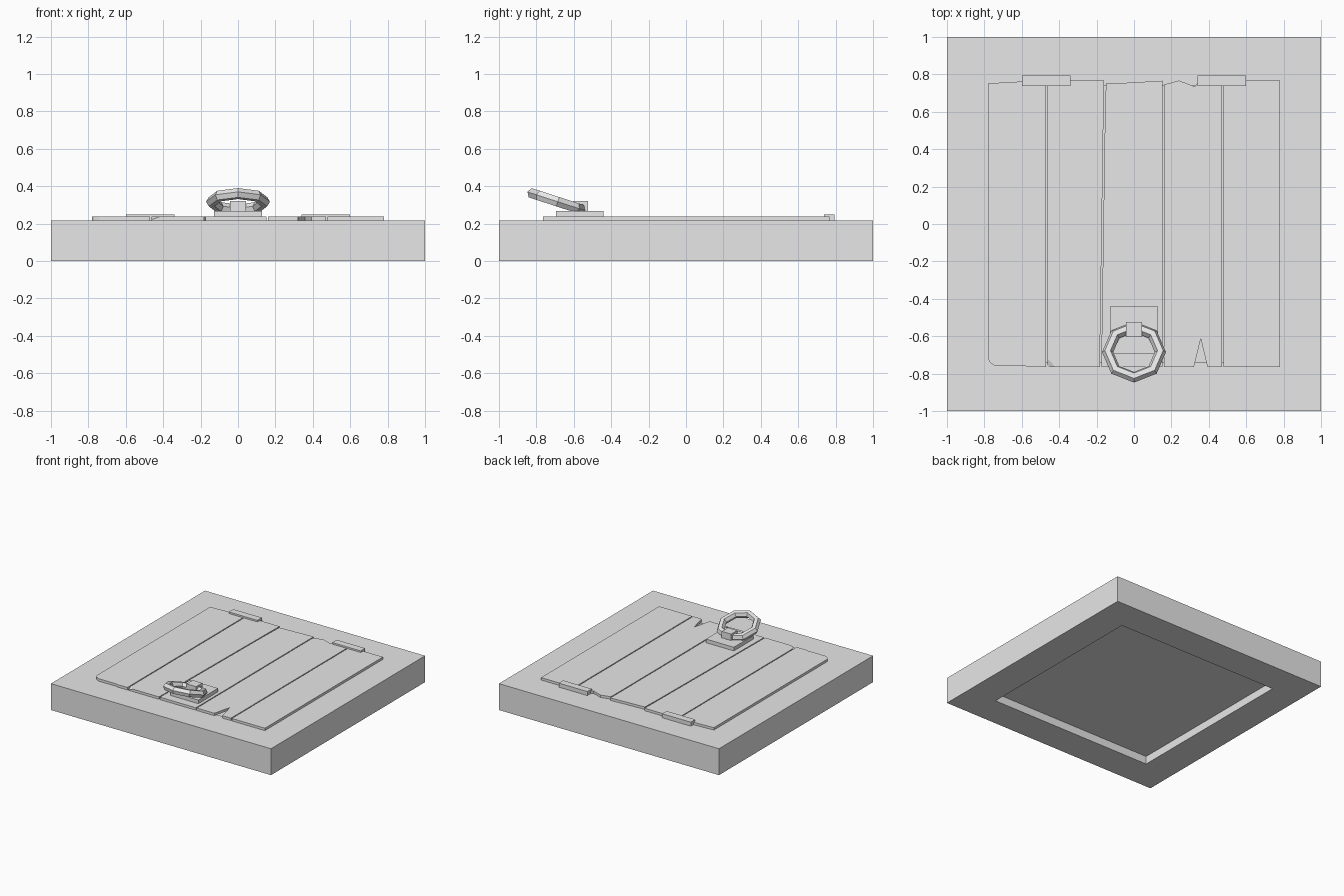
import bpy, bmesh, math
from mathutils import Matrix

old = bpy.data.objects.get("Cube")
if old:
    bpy.data.objects.remove(old, do_unlink=True)

grey = bpy.data.materials.new("plain_grey")
grey.use_nodes = True
grey.diffuse_color = (0.8, 0.8, 0.8, 1)
grey.node_tree.nodes["Principled BSDF"].inputs["Base Color"].default_value = (0.8, 0.8, 0.8, 1)

FRAME_TOP, PLANK_TOP, HINGE_TOP = 0.217, 0.237, 0.25
HOLE = 0.74


def finish(name, bm):
    bmesh.ops.recalc_face_normals(bm, faces=bm.faces[:])
    mesh = bpy.data.meshes.new(name)
    bm.to_mesh(mesh)
    bm.free()
    mesh.materials.append(grey)
    obj = bpy.data.objects.new(name, mesh)
    bpy.context.scene.collection.objects.link(obj)
    return obj


def box(name, x0, x1, y0, y1, z0, z1):
    bm = bmesh.new()
    place = Matrix.Translation(((x0 + x1) / 2, (y0 + y1) / 2, (z0 + z1) / 2))
    scale = Matrix.Diagonal((x1 - x0, y1 - y0, z1 - z0, 1))
    bmesh.ops.create_cube(bm, size=1, matrix=place @ scale)
    return finish(name, bm)


def plank(name, outline, dent=False):
    """Upright prism; with dent, the first corner of the top is pressed down."""
    bm = bmesh.new()
    low = [bm.verts.new((x, y, FRAME_TOP)) for x, y in outline]
    high = [bm.verts.new((x, y, PLANK_TOP)) for x, y in outline]
    n = len(outline)
    bm.faces.new(low[::-1])
    top = bm.faces.new(high)
    for i in range(n):
        j = (i + 1) % n
        bm.faces.new((low[i], low[j], high[j], high[i]))
    if dent:
        bmesh.utils.face_split(top, high[1], high[-1])
        high[0].co.z = FRAME_TOP + 0.004
    return finish(name, bm)


# Square frame with an open middle
bm = bmesh.new()
loops = []
for half, z in ((1, 0), (1, FRAME_TOP), (HOLE, FRAME_TOP), (HOLE, 0)):
    loops.append([bm.verts.new((sx * half, sy * half, z))
                  for sx, sy in ((-1, -1), (1, -1), (1, 1), (-1, 1))])
for k in range(4):
    a, b = loops[k], loops[(k + 1) % 4]
    for i in range(4):
        j = (i + 1) % 4
        bm.faces.new((a[i], a[j], b[j], b[i]))
finish("frame", bm)

# Backing panel closing the opening
box("backing_panel", -HOLE, HOLE, -HOLE, HOLE, 0.065, 0.085)

# Five worn planks
F, B = -0.765, 0.768
plank("plank_outer_right", [(-0.74, -0.76), (-0.58, -0.76), (-0.56, F), (-0.471, F),
                            (-0.471, B), (-0.6, 0.762), (-0.78, 0.752), (-0.78, -0.72),
                            (-0.77, -0.74)])
plank("plank_inner_right", [(-0.463, F), (-0.42, F), (-0.183, F), (-0.163, 0.6),
                            (-0.16, B), (-0.463, B), (-0.463, -0.72)], dent=True)
plank("plank_middle", [(-0.175, F), (0.152, F), (0.152, 0.766), (0, 0.757),
                       (-0.15, 0.75), (-0.155, 0.58)])
plank("plank_inner_left", [(0.16, F), (0.32, F), (0.357, -0.615), (0.393, F), (0.471, F),
                           (0.471, B), (0.35, B), (0.325, 0.735), (0.24, 0.767),
                           (0.16, 0.745)])
plank("plank_outer_left", [(0.479, F), (0.78, F), (0.78, B), (0.479, B)])

# Hinges at the back edge
for side, s in (("right", -1), ("left", 1)):
    box("hinge_" + side, s * 0.47 - 0.13, s * 0.47 + 0.13, 0.737, 0.795, FRAME_TOP, HINGE_TOP)

# Handle plate, bracket and tilted pull ring
box("handle_plate", -0.127, 0.127, -0.695, -0.44, PLANK_TOP, 0.267)
box("handle_bracket", -0.043, 0.043, -0.605, -0.525, 0.267, 0.32)
bpy.ops.mesh.primitive_torus_add(major_segments=8, minor_segments=6,
                                 major_radius=0.141, minor_radius=0.03,
                                 location=(0, -0.685, 0.317),
                                 rotation=(math.radians(-18), 0, 0))
ring = bpy.context.object
ring.name = "pull_ring"
ring.data.materials.append(grey)
